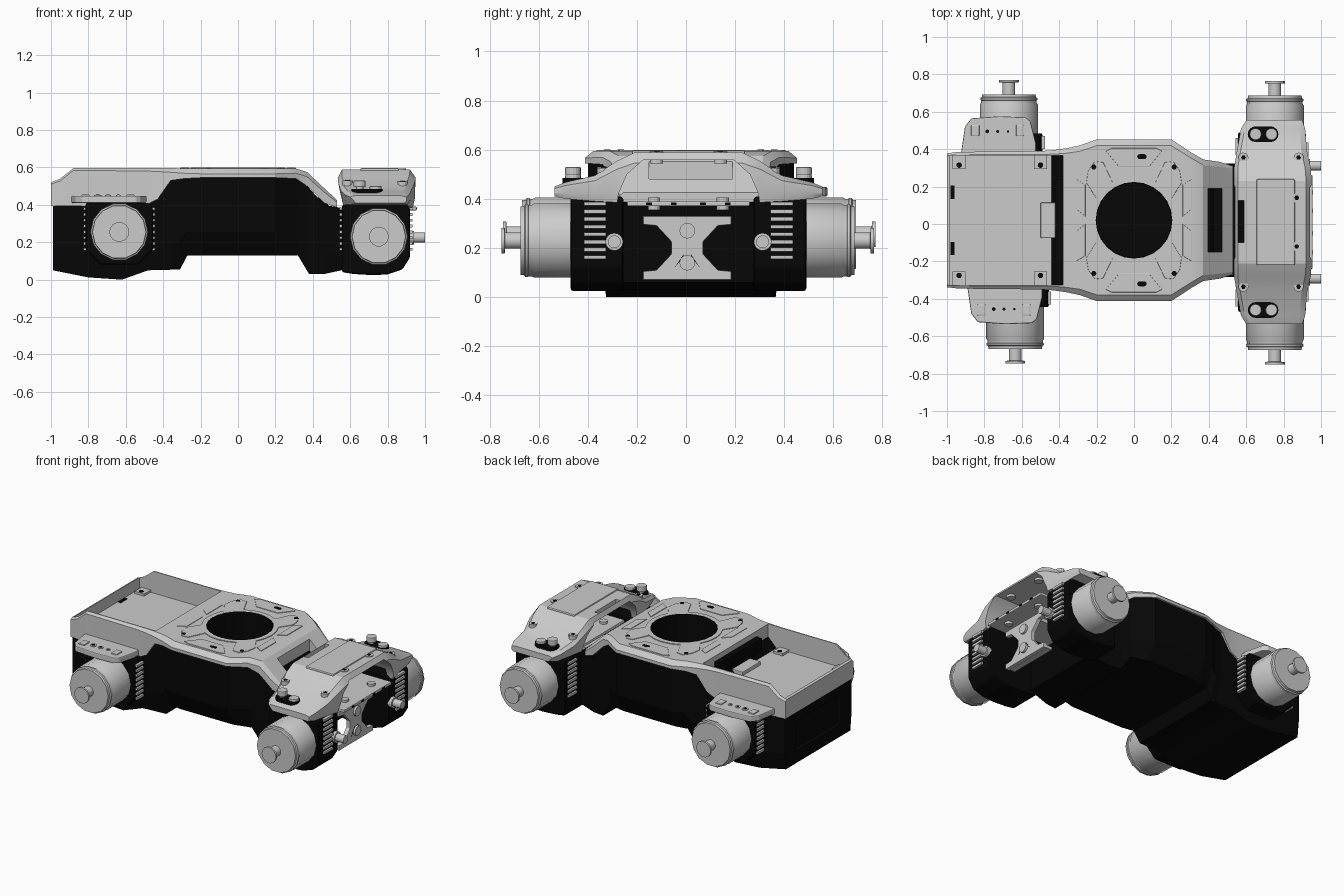
import bpy, bmesh, math

if "Cube" in bpy.data.objects:
    bpy.data.objects.remove(bpy.data.objects["Cube"])

YC = 0.02  # centre line of the hull
BLACK = bpy.data.materials.new("black_plastic")
BLACK.diffuse_color = (0.002, 0.002, 0.002, 1)
BLACK.use_nodes = True
BLACK.node_tree.nodes["Principled BSDF"].inputs["Base Color"].default_value = BLACK.diffuse_color


def finish(name, bm, mat=None, bevel=0):
    bmesh.ops.recalc_face_normals(bm, faces=bm.faces)
    me = bpy.data.meshes.new(name)
    bm.to_mesh(me)
    bm.free()
    ob = bpy.data.objects.new(name, me)
    bpy.context.collection.objects.link(ob)
    if mat:
        me.materials.append(mat)
    if bevel:
        m = ob.modifiers.new("bevel", 'BEVEL')
        m.width, m.segments, m.limit_method = bevel, 2, 'ANGLE'
    return ob


def loft(name, sections, mat=None, bevel=0):
    bm = bmesh.new()
    rows = [[bm.verts.new(p) for p in s] for s in sections]
    n = len(rows[0])
    for a, b in zip(rows, rows[1:]):
        for i in range(n):
            bm.faces.new((a[i], a[(i + 1) % n], b[(i + 1) % n], b[i]))
    bm.faces.new(rows[0])
    bm.faces.new(rows[-1])
    return finish(name, bm, mat, bevel)


def prism(name, pts, axis, a, b, mat=None, bevel=0):
    put = {'x': lambda p, t: (t, *p), 'y': lambda p, t: (p[0], t, p[1]), 'z': lambda p, t: (*p, t)}[axis]
    return loft(name, [[put(p, t) for p in pts] for t in (a, b)], mat, bevel)


def box(name, x0, x1, y0, y1, z0, z1, mat=None, bevel=0):
    return prism(name, [(x0, y0), (x1, y0), (x1, y1), (x0, y1)], 'z', z0, z1, mat, bevel)


def circle(cx, cy, r, n=16):
    return [(cx + r * math.cos(2 * math.pi * i / n), cy + r * math.sin(2 * math.pi * i / n)) for i in range(n)]


def capsule(x0, x1, y, r, n=8):
    ang = [math.pi * i / n - math.pi / 2 for i in range(n + 1)]
    return [(x1 + r * math.cos(t), y + r * math.sin(t)) for t in ang] + \
           [(x0 - r * math.cos(t), y - r * math.sin(t)) for t in ang]


def smooth(ob, deg=35):
    bpy.ops.object.select_all(action='DESELECT')
    ob.select_set(True)
    bpy.context.view_layer.objects.active = ob
    bpy.ops.object.shade_smooth_by_angle(angle=math.radians(deg))


def cut(ob, *cutters):
    for c in cutters:
        c.hide_render = True
        m = ob.modifiers.new("cut", 'BOOLEAN')
        m.operation, m.solver, m.object = 'DIFFERENCE', 'EXACT', c
        bpy.context.view_layer.objects.active = ob
        bpy.ops.object.modifier_apply(modifier=m.name)
        bpy.data.objects.remove(c)


def hull_section(x, wb, w, zb, zt, ch):
    half = [(wb, zb), (w, zb + (zt - zb) * 0.3), (w, zt - ch), (w - ch * 1.2, zt)]
    return [(x, YC + y, z) for y, z in half] + [(x, YC - y, z) for y, z in reversed(half)]


# black lower hull
hull = loft("lower_hull", [hull_section(*s, 0.002) for s in (
    (-0.99, .34, .352, .05, .41), (-0.80, .345, .36, .012, .41), (-0.62, .345, .362, 0, .41),
    (-0.48, .34, .362, .05, .41), (-0.36, .335, .37, .053, .53), (-0.31, .335, .38, .055, .55),
    (-0.27, .345, .395, .13, .55), (-0.19, .36, .42, .13, .55), (0.2, .36, .42, .13, .55),
    (0.32, .33, .335, .13, .55), (0.38, .31, .315, .03, .49), (0.46, .30, .305, .03, .40),
    (0.60, .28, .30, .06, .375))], BLACK)
cut(hull, prism("cutter", circle(0, YC, .205, 24), 'z', .38, .7),
    box("cutter", -1.1, -.965, YC - .24, YC + .24, .13, .33))

# grey upper shell with tray, ring hole and slot
shell = loft("upper_shell", [hull_section(x, w, w, zb, zt, ch) for x, w, zb, zt, ch in (
    (-1.0, .358, .395, .52, .01), (-0.95, .364, .395, .54, .012), (-0.88, .366, .395, .596, .012),
    (-0.50, .37, .395, .596, .015), (-0.43, .375, .43, .596, .018), (-0.36, .385, .53, .596, .022),
    (-0.29, .40, .54, .595, .026), (-0.20, .432, .545, .594, .028), (0.20, .432, .545, .594, .028),
    (0.31, .36, .54, .594, .025), (0.37, .325, .50, .575, .025), (0.46, .312, .41, .49, .022),
    (0.53, .29, .385, .425, .012))])
cut(shell, prism("cutter", circle(0, YC, .205, 24), 'z', .3, .7),
    box("cutter", -.985, -.38, YC - .345, YC + .345, .45, .7),
    box("cutter", .395, .47, YC - .17, YC + .17, .3, .7))
smooth(shell, 25)
liner = prism("hole_liner", circle(0, YC, .207, 24), 'z', .37, .598, BLACK)
cut(liner, prism("cutter", circle(0, YC, .199, 24), 'z', .39, .7))
box("slot_floor", .385, .48, YC - .18, YC + .18, .38, .44, BLACK)

# tray details
box("tray_window", -.42, -.375, YC - .22, YC + .22, .465, .56, BLACK)
box("tray_clip", -.50, -.42, YC - .095, YC + .095, .448, .475, None, .005)
for s in (1, -1):
    box("tray_slot", -.98, -.96, YC + s * .15 - .035, YC + s * .15 + .035, .44, .454, BLACK)
    for x in (-.935, -.50):
        box("tray_boss", x - .035, x + .035, YC + s * .31 - .035, YC + s * .31 + .035, .445, .465)
        prism("tray_screw", circle(x, YC + s * .295, .015, 10), 'z', .45, .468, BLACK)

# raised ring and ribs on the deck
ring = prism("deck_ring", circle(0, YC, .235, 24), 'z', .58, .599)
cut(ring, prism("cutter", circle(0, YC, .205, 24), 'z', .5, .7))
for sx in (1, -1):
    for s in (1, -1):
        rib = [(.115, .205), (.20, .115), (.255, .20), (.245, .265), (.21, .315), (.165, .31)]
        prism("deck_rib", [(sx * x, YC + s * y) for x, y in rib], 'z', .58, .599, None, .003)
        prism("deck_screw", circle(sx * .215, YC + s * .285, .014, 10), 'z', .59, .6, BLACK)
        edge = [(.29, .02), (.34, .06), (.34, .22), (.29, .19)]
        prism("deck_side_pad", [(sx * (x - .03), YC + s * y) for x, y in edge], 'z', .58, .5985, None, .002)
for s in (1, -1):
    end = [(-.15, .37), (-.08, .285), (.08, .285), (.15, .37), (.12, .385), (-.12, .385)]
    prism("deck_end_pad", [(x, YC + s * y) for x, y in end], 'z', .58, .5985, None, .002)
    prism("deck_handle_slot", capsule(.03, .055, YC + s * .34, .013), 'z', .59, .6, BLACK)

# front canopy: open from front to back, sloping down at both ends
half = [(.12, .535, .95, .375, .588), (.22, .535, .95, .375, .588), (.29, .535, .945, .385, .555),
        (.38, .55, .925, .39, .495), (.50, .572, .915, .40, .468), (.545, .60, .90, .41, .45)]


def cover_section(y, x0, x1, zb, zt):
    h = zt - zb
    return [(x, y + .01, z) for x, z in ((x0 + .03, zb), (x1 - .01, zb), (x1, zb + .3 * h), (x1, zt - .2 * h),
            (x1 - .03, zt), (x0 + .02, zt), (x0, zt - .2 * h))]


cover = loft("front_canopy", [cover_section(-y, *r) for y, *r in reversed(half)] + [cover_section(y, *r) for y, *r in half])
arch = [(.30, .30), (.285, .42), (.25, .50), (.185, .558)]
cut(cover, prism("cutter", [(.01 + y, z) for y, z in arch] + [(.01 - y, z) for y, z in reversed(arch)], 'x', .3, 1.2),
    box("cutter", .60, .89, -.39, .41, .2, .45),
    box("cutter", .556, .588, -.10, .125, .5, .7))
smooth(cover, 25)
box("canopy_top_panel", .655, .86, -.22, .24, .575, .596, None, .006)
box("front_lip_plate", .62, .955, -.24, .26, .37, .39, None, .005)
for y in (-.15, -.05, .07, .17):
    box("lip_notch", .93, .958, y - .012, y + .012, .374, .386, BLACK)

for s in (1, -1):
    # bolts on the lip plate
    for x in (.70, .88):
        prism("lip_bolt", circle(x, .01 + s * .14, .025, 12), 'z', .355, .405)
    # canopy hardware
    yb = .01 + s * .47
    prism("canopy_slot", capsule(.65, .73, yb, .042), 'z', .44, .485, BLACK)
    for x, top in ((.65, .53), (.735, .50)):
        prism("slot_bolt", circle(x, yb, .02), 'z', .45, top)
        prism("slot_bolt_head", circle(x, yb, .032), 'z', top - .035, top, None, .005)
    for x, y, z in ((.585, .345, .53), (.88, .345, .525), (.87, .13, .593)):
        prism("canopy_bolt", circle(x, .01 + s * y, .027, 12), 'z', z - .05, z)
        prism("canopy_bolt_socket", circle(x, .01 + s * y, .013, 6), 'z', z - .02, z + .002, BLACK)
    # black motor mounts
    front = [(.555, .40), (.89, .41), (.92, .38), (.92, .12), (.88, .055), (.80, .028), (.72, .024), (.62, .03), (.555, .04)]
    prism("front_motor_mount", front, 'y', .01 + s * .265, .01 + s * .48, BLACK, .012)
    xr = -.652 - s * .017
    rear = [(x + xr, z) for x, z in ((-.18, .41), (.16, .41), (.18, .38), (.18, .16), (.10, .08), (-.10, .08), (-.18, .16))]
    prism("rear_motor_mount", rear, 'y', YC + s * .30, YC + s * .465, BLACK, .01)
    # rear side tabs over the motors
    tab = [(-.26, .33), (-.235, .50), (-.20, .545), (-.05, .556), (.09, .55), (.115, .53), (.145, .41), (.145, .33)]
    prism("rear_tab", [(x + xr, YC + s * y) for x, y in tab], 'z', .41, .448, None, .006)
    for dx, r in ((-.115, .02), (-.06, .016), (-.005, .013)):
        prism("tab_boss", circle(xr + dx, YC + s * .475, r, 12), 'z', .43, .452)
        prism("tab_hole", circle(xr + dx, YC + s * .475, r * .5, 12), 'z', .43, .454, BLACK)
    for dx in (-.18, .06):
        box("tab_pad", xr + dx - .022, xr + dx + .022, YC + s * .48 - .03, YC + s * .48 + .03, .44, .455, None, .005)
    # cooling fins on both faces of each mount
    for i in range(8):
        z = .155 + i * .031
        for x, yc, y0, y1 in ((.92, .01, .335, .425), (.555, .01, .36, .45), (xr + .18, YC, .38, .45), (xr - .18, YC, .38, .45)):
            ya, yb2 = sorted((yc + s * y0, yc + s * y1))
            box("cooling_fin", x - .012, x + .012, ya, yb2, z, z + .015)
    # front pegs
    prism("front_peg_collar", circle(.01 + s * .302, .225, .036), 'x', .89, .94)
    prism("front_peg", circle(.01 + s * .302, .225, .026), 'x', .91, 1.0)


# motors: turned profile along y
def motor(name, x, yc, z, s, n=14):
    prof = [(.155, .42), (.155, .625), (.149, .635), (.149, .648), (.153, .651), (.153, .661), (.145, .665), (.143, .680),
            (.034, .680), (.034, .743), (.053, .745), (.053, .758)]
    rows = [[(p[0], yc + s * y, p[1]) for p in circle(x, z, r, n)] for r, y in prof]
    smooth(loft(name, rows))


for s in (1, -1):
    motor("front_motor", .753, .007, .23, s)
    motor("rear_motor", -.652 - s * .017, .013, .255, s)

# waisted front bracket and its struts
q = [(.18, .07), (.18, .105), (.125, .11), (.065, .175), (.065, .225), (.125, .29), (.18, .295), (.18, .33)]
prism("front_bracket", [(.005 + y, z) for y, z in q] + [(.005 - y, z) for y, z in reversed(q)], 'x', .84, .87, None, .004)
box("bracket_foot", .80, .85, -.17, .18, .075, .095)
box("bracket_strut", .58, .85, -.10, .11, .30, .325)
for z in (.14, .27):
    prism("bracket_boss", circle(.005, z, .032, 12), 'x', .86, .885)
for s in (1, -1):
    prism("bracket_opening", [(.005 + s * y, z) for y, z in ((.055, .115), (.015, .165), (.015, .175))], 'x', .868, .872, BLACK)
